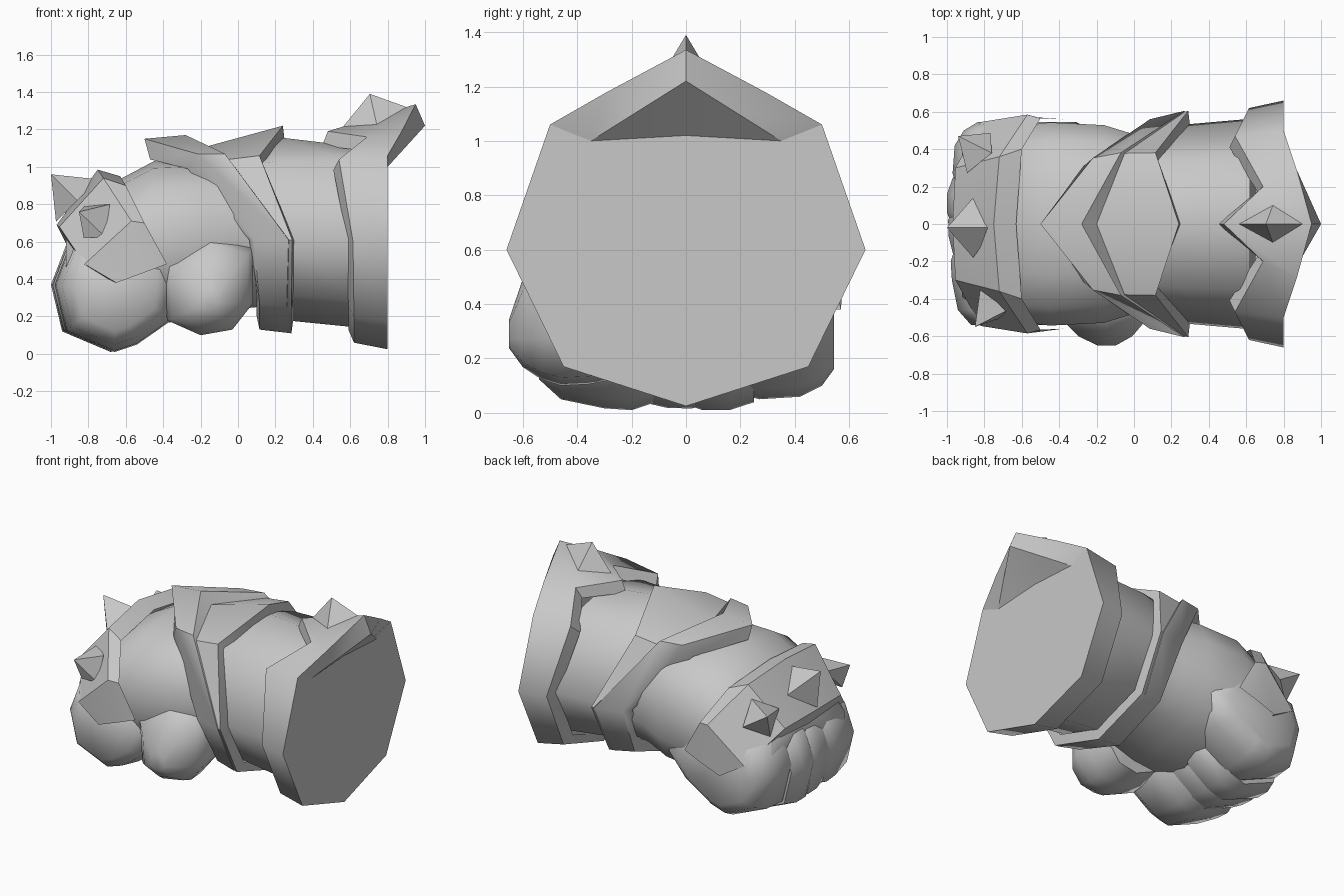
import bpy, bmesh, math
from mathutils import Vector

if "Cube" in bpy.data.objects:
    bpy.data.objects.remove(bpy.data.objects["Cube"], do_unlink=True)

GREY = (0.58, 0.58, 0.58, 1)
metal = bpy.data.materials.new("plain_grey")
metal.use_nodes = True
metal.diffuse_color = GREY
shader = next(n for n in metal.node_tree.nodes if n.type == 'BSDF_PRINCIPLED')
shader.inputs["Base Color"].default_value = GREY


def finish(name, bm, angle):
    """Turn a bmesh into a shaded object; angle 0 means flat faces."""
    bmesh.ops.remove_doubles(bm, verts=bm.verts, dist=0.0005)
    bmesh.ops.recalc_face_normals(bm, faces=bm.faces)
    mesh = bpy.data.meshes.new(name)
    bm.to_mesh(mesh)
    bm.free()
    mesh.materials.append(metal)
    obj = bpy.data.objects.new(name, mesh)
    bpy.context.collection.objects.link(obj)
    if angle:
        bpy.ops.object.select_all(action='DESELECT')
        obj.select_set(True)
        bpy.context.view_layer.objects.active = obj
        bpy.ops.object.shade_smooth_by_angle(angle=math.radians(angle))


def loft(name, rings, closed=True, caps=True, angle=55):
    """Skin a row of equally long point rings."""
    bm = bmesh.new()
    rows = [[bm.verts.new(p) for p in ring] for ring in rings]
    n = len(rows[0])
    for a, b in zip(rows, rows[1:]):
        for i in range(n if closed else n - 1):
            j = (i + 1) % n
            bm.faces.new((a[i], a[j], b[j], b[i]))
    if caps:
        bm.faces.new(rows[0])
        if len(rows) > 1:
            bm.faces.new(rows[-1])
    finish(name, bm, angle)


def full(half):
    """Mirror a bottom-to-top half ring into a closed ring."""
    return half + [(x, -y, z) for x, y, z in half[-2:0:-1]]


def arc(half):
    """Mirror a half arc that starts on the middle line."""
    return [(x, -y, z) for x, y, z in half[:0:-1]] + half


def band(x_low, x_side, x_upper, x_top, w, z_low, z_upper, z_top):
    """Eight-sided ring whose corners sit at different depths."""
    return full([(x_low, 0, z_low), (x_low, 0.69 * w, z_low + 0.14), (x_side, w, 0.61),
                 (x_upper, 0.63 * w, z_upper), (x_top, 0, z_top)])


def shrink(ring, factor, dx):
    return [(x + dx, y * factor, 0.6 + (z - 0.6) * factor) for x, y, z in ring]


def pyramid(name, base, tip):
    bm = bmesh.new()
    corners = [bm.verts.new(p) for p in base]
    top = bm.verts.new(tip)
    bm.faces.new(corners)
    for i in range(len(corners)):
        bm.faces.new((corners[i], corners[(i + 1) % len(corners)], top))
    finish(name, bm, 0)


def spike(name, centre, tip, r):
    """Four-sided spike standing on a square base."""
    centre, tip = Vector(centre), Vector(tip)
    axis = (tip - centre).normalized()
    u = axis.cross(Vector((0, 1, 0))).normalized()
    v = axis.cross(u)
    pyramid(name, [centre + u * r, centre + v * r, centre - u * r, centre - v * r], tip)


# Flared cuff with a raised peak and a flat closed end
front_edge = full([(0.62, 0, 0.06), (0.62, 0.43, 0.2), (0.615, 0.62, 0.6),
                   (0.54, 0.47, 1.04), (0.69, 0.2, 1.16), (0.48, 0, 1.19)])
rim = full([(0.8, 0, 0.025), (0.8, 0.45, 0.17), (0.8, 0.66, 0.6),
            (0.8, 0.5, 1.06), (0.87, 0.29, 1.18), (0.95, 0, 1.335)])
lip = arc([(1.0, 0, 1.22), (0.9, 0.175, 1.11), (0.8, 0.35, 1.0)])[::-1]
sill = arc([(0.8, 0, 1.02), (0.8, 0.175, 1.01), (0.8, 0.35, 1.0)])[::-1]
loft("cuff", [front_edge, rim], caps=False, angle=50)
loft("cuff_step", [shrink(front_edge, 0.87, -0.03), front_edge], caps=False, angle=30)
loft("cuff_end", [rim[:4] + sill + rim[7:]], angle=0)
loft("cuff_peak_rim", [rim[3:8], lip], closed=False, caps=False, angle=30)
loft("cuff_peak_underside", [lip, sill], closed=False, caps=False, angle=30)
pyramid("cuff_spike", [(0.55, 0, 1.2), (0.75, 0.12, 1.19), (0.9, 0, 1.32), (0.75, -0.12, 1.19)],
        (0.705, 0, 1.39))

# Wrist tube
loft("wrist", [band(0.15, 0.15, 0.0, 0.0, 0.51, 0.22, 1.0, 1.08),
               band(0.25, 0.25, 0.2, 0.2, 0.53, 0.18, 1.03, 1.16),
               band(0.65, 0.65, 0.62, 0.62, 0.565, 0.14, 1.03, 1.11)])

# Two overlapping chevron plates behind the hand
inner = band(0.1, 0.06, -0.27, -0.47, 0.49, 0.2, 0.99, 1.04)
left = band(0.115, 0.085, -0.22, -0.5, 0.56, 0.13, 1.07, 1.15)
step = band(0.26, 0.27, -0.07, -0.28, 0.605, 0.113, 1.07, 1.17)
under = band(0.262, 0.272, -0.05, -0.2, 0.6, 0.113, 1.04, 1.10)
right = band(0.285, 0.29, 0.115, 0.24, 0.605, 0.11, 1.06, 1.22)
loft("chevron_plates", [inner, left, step, under, right, shrink(right, 0.86, 0.01)],
     caps=False, angle=48)


# Hand body, a rounded loft along x
def oval(x, w, z_low, z_top, n=14):
    mid, h = (z_low + z_top) / 2, (z_top - z_low) / 2

    def soft(t):
        return math.copysign(abs(t) ** 0.85, t)
    return [(x, w * soft(math.sin(a)), mid - h * soft(math.cos(a)))
            for a in (math.tau * i / n for i in range(n))]


loft("hand", [oval(0.2, 0.46, 0.26, 1.03), oval(0.0, 0.49, 0.24, 1.03), oval(-0.16, 0.54, 0.19, 1.04),
              oval(-0.45, 0.555, 0.16, 1.03), oval(-0.62, 0.535, 0.13, 0.94), oval(-0.74, 0.5, 0.14, 0.86),
              oval(-0.92, 0.4, 0.25, 0.68)], angle=60)


# Curled fingers and thumb: side outlines swelling across y
def lobe(name, outline, sections, lift=0.0):
    cx = sum(p[0] for p in outline) / len(outline)
    cz = sum(p[1] for p in outline) / len(outline) + lift
    loft(name, [[(cx + (x - cx) * s, y, cz + (z - cz) * s) for x, z in outline]
                for y, s in sections], angle=70)


finger = [(-1.0, 0.37), (-0.94, 0.12), (-0.68, 0.01), (-0.56, 0.05), (-0.36, 0.19),
          (-0.33, 0.5), (-0.65, 0.6), (-0.92, 0.58)]
near = [(x + 0.02, z) for x, z in finger]
raised = [(x + 0.03, z + 0.04) for x, z in finger[:4]] + [
    (-0.3, 0.24), (-0.15, 0.42), (-0.3, 0.62), (-0.65, 0.66), (-0.9, 0.6)]
lobe("right_finger", near, [(-0.54, 0.66), (-0.46, 0.88), (-0.3, 0.98), (-0.2, 1), (-0.1, 0.9)], 0.04)
lobe("inner_finger", finger, [(-0.16, 0.9), (-0.07, 0.97), (0.02, 0.98), (0.1, 0.9)])
lobe("middle_finger", finger, [(-0.02, 0.9), (0.06, 1), (0.16, 1), (0.25, 0.9)])
lobe("left_finger", raised, [(0.18, 0.92), (0.27, 1), (0.42, 0.97), (0.5, 0.84), (0.545, 0.64)])
thumb = [(-0.38, 0.18), (-0.2, 0.1), (-0.03, 0.13), (0.08, 0.27), (0.08, 0.57),
         (-0.15, 0.64), (-0.4, 0.5)]
lobe("thumb", thumb, [(-0.65, 0.2), (-0.6, 0.6), (-0.53, 0.87), (-0.46, 1), (-0.36, 0.97),
                      (-0.2, 0.8)], -0.07)

# Knuckle guard: an arc of facets over the front of the fist
back = [(-0.63, 0, 0.95), (-0.6, 0.4, 0.9), (-0.5, 0.565, 0.7), (-0.38, 0.56, 0.48)]
crest = [(-0.75, 0, 0.985), (-0.72, 0.36, 0.94), (-0.57, 0.585, 0.71), (-0.515, 0.57, 0.43)]
brow = [(-0.97, 0, 0.69), (-0.955, 0.3, 0.68), (-0.82, 0.545, 0.48), (-0.65, 0.57, 0.38)]
tuck = [(-0.9, 0, 0.55), (-0.88, 0.28, 0.53), (-0.78, 0.48, 0.44), (-0.65, 0.5, 0.38)]
loft("knuckle_guard", [arc(back), arc(crest), arc(brow), arc(tuck)],
     closed=False, caps=False, angle=28)

# Knuckle spikes
spike("middle_spike", (-0.86, -0.02, 0.82), (-1.0, -0.02, 0.96), 0.16)
spike("left_spike", (-0.83, 0.38, 0.75), (-0.94, 0.47, 0.82), 0.13)
pyramid("right_spike", [(-0.685, -0.465, 0.8), (-0.71, -0.5, 0.625), (-0.825, -0.5, 0.62),
                        (-0.82, -0.33, 0.79)], (-0.85, -0.55, 0.76))
